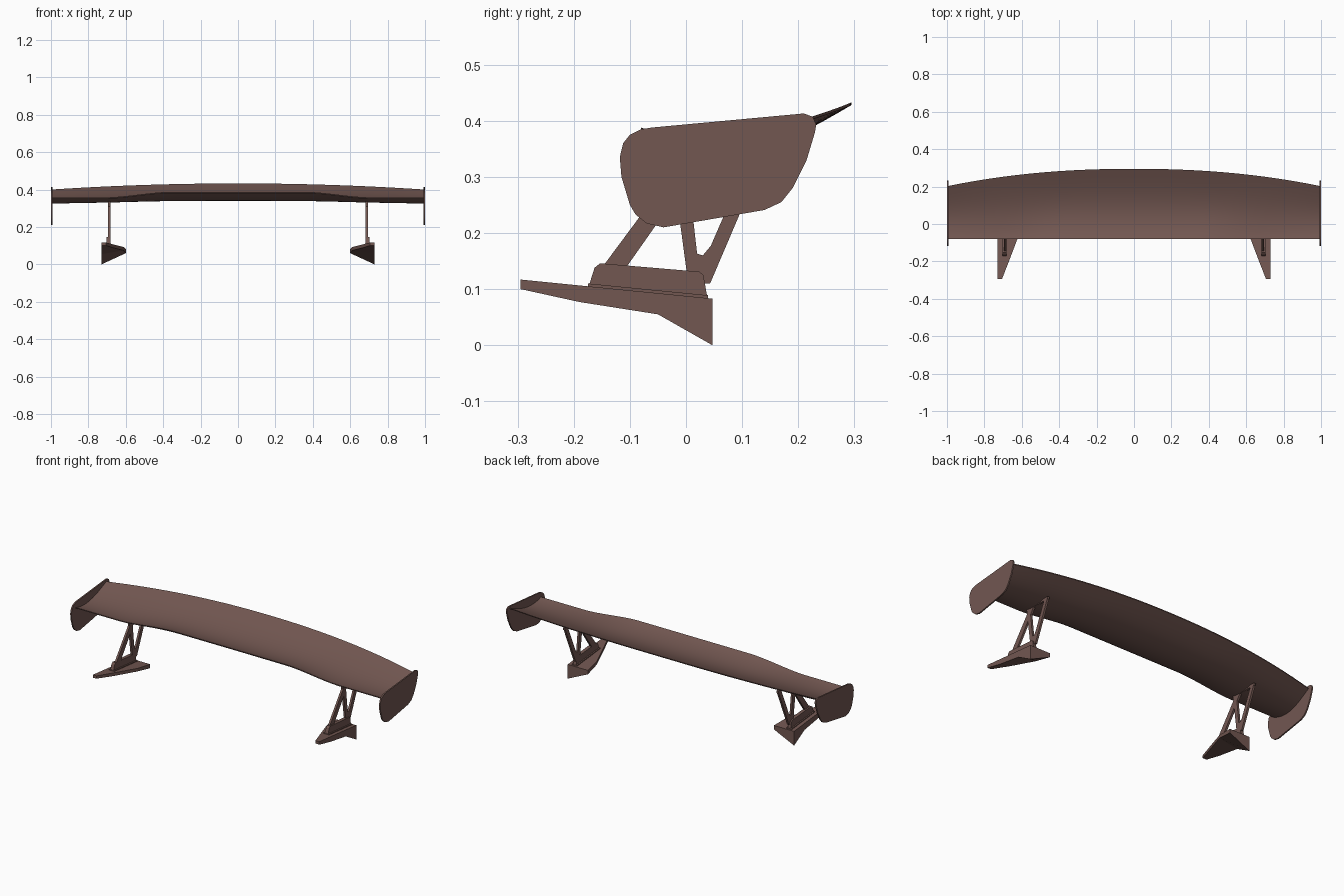
import bpy, bmesh, math

cube = bpy.data.objects.get("Cube")
if cube:
    bpy.data.objects.remove(cube, do_unlink=True)

paint = bpy.data.materials.new("dull_brown")
paint.use_nodes = True
COLOR = (0.17, 0.096, 0.083, 1)
paint.diffuse_color = COLOR
paint.node_tree.nodes["Principled BSDF"].inputs["Base Color"].default_value = COLOR


def finish(name, bm, mirror=False, smooth=None):
    bmesh.ops.recalc_face_normals(bm, faces=bm.faces)
    mesh = bpy.data.meshes.new(name)
    bm.to_mesh(mesh)
    bm.free()
    mesh.materials.append(paint)
    ob = bpy.data.objects.new(name, mesh)
    bpy.context.collection.objects.link(ob)
    if mirror:
        ob.modifiers.new("both_sides", "MIRROR")
    if smooth:
        bpy.ops.object.select_all(action="DESELECT")
        ob.select_set(True)
        bpy.context.view_layer.objects.active = ob
        bpy.ops.object.shade_smooth_by_angle(angle=math.radians(smooth))
    return ob


def loft(bm, rings):
    """Skin closed rings of equal length and cap both ends."""
    rows = [[bm.verts.new(p) for p in ring] for ring in rings]
    n = len(rows[0])
    for a, b in zip(rows, rows[1:]):
        for i in range(n):
            j = (i + 1) % n
            bm.faces.new((a[i], a[j], b[j], b[i]))
    bm.faces.new(rows[0])
    bm.faces.new(rows[-1])


def plate(name, profile, x, thick, smooth=None):
    """Mirrored plate: side profile (y, z) extruded about x."""
    bm = bmesh.new()
    loft(bm, [[(x + s * thick / 2, y, z) for y, z in profile] for s in (-1, 1)])
    return finish(name, bm, True, smooth)


# Wing: curved blade with bowed trailing edge and raised middle
def blend(a, b, v):
    t = min(max((v - a) / (b - a), 0), 1)
    return t * t * (3 - 2 * t)


def wing_section(x, steps=16):
    drop = blend(0.35, 0.72, abs(x))
    lead_z = 0.388 - 0.03 * drop
    trail_z = 0.433 - 0.033 * x * x
    trail_y = 0.295 - 0.093 * abs(x) ** 2.2
    sag = 0.046 - 0.016 * drop
    top, under = [], []
    for i in range(steps + 1):
        u = i / steps
        y = -0.08 + u * (trail_y + 0.08)
        z = lead_z + u * (trail_z - lead_z) - sag * math.sin(math.pi * u ** 0.85)
        t = 0.005 + 0.016 * math.sin(math.pi * u)
        top.append((x, y, z))
        under.append((x, y, z - t))
    return top + under[::-1]


bm = bmesh.new()
loft(bm, [wing_section(-0.995 + 1.99 * i / 48) for i in range(49)])
finish("wing_blade", bm, smooth=35)

# End plates
plate("end_plate", [(-0.06, 0.388), (-0.08, 0.385), (-0.1, 0.375), (-0.112, 0.36),
                    (-0.118, 0.335), (-0.115, 0.3), (-0.1, 0.25), (-0.09, 0.233),
                    (-0.07, 0.217), (-0.04, 0.21), (0.14, 0.241), (0.17, 0.255),
                    (0.19, 0.28), (0.215, 0.33), (0.23, 0.38), (0.232, 0.393),
                    (0.226, 0.407), (0.21, 0.413)], 0.996, 0.008, 30)

# Support struts: three legs, lower web and top rail
X = 0.688
legs = {
    "front_leg": [(-0.15, 0.138), (-0.107, 0.138), (0.035, 0.34), (0.0, 0.34)],
    "middle_leg": [(0.002, 0.125), (0.024, 0.125), (0.0, 0.34), (-0.027, 0.34)],
    "rear_leg": [(0.015, 0.11), (0.043, 0.11), (0.141, 0.34), (0.115, 0.34)],
    "rear_leg_web": [(0.0, 0.11), (0.043, 0.11), (0.056, 0.141), (0.045, 0.178),
                     (0.03, 0.16), (0.02, 0.163)],
    "top_rail": [(-0.027, 0.33), (0.14, 0.33), (0.141, 0.343), (-0.027, 0.343)],
}
for name, profile in legs.items():
    plate(name, profile, X, 0.012)

# Bracket and flange on each foot
plate("foot_bracket", [(-0.174, 0.103), (-0.163, 0.138), (-0.153, 0.146),
                       (0.024, 0.131), (0.031, 0.125), (0.038, 0.085)], X + 0.004, 0.02)
plate("foot_flange", [(-0.175, 0.1), (-0.175, 0.11), (0.039, 0.089), (0.039, 0.08)],
      X + 0.004, 0.034)

# Foot: tapered wedge, deepest at its rear outer corner
def foot_ring(y, inner, top, low, inner_low):
    return [(0.73, y, low), (0.73, y, top), (inner, y, top), (inner, y, inner_low)]


bm = bmesh.new()
loft(bm, [foot_ring(-0.295, 0.706, 0.117, 0.1, 0.101),
          foot_ring(-0.19, 0.665, 0.1065, 0.077, 0.088),
          foot_ring(-0.05, 0.612, 0.0927, 0.055, 0.075),
          foot_ring(0.047, 0.6, 0.083, 0.0, 0.06)])
finish("mounting_foot", bm, True)
